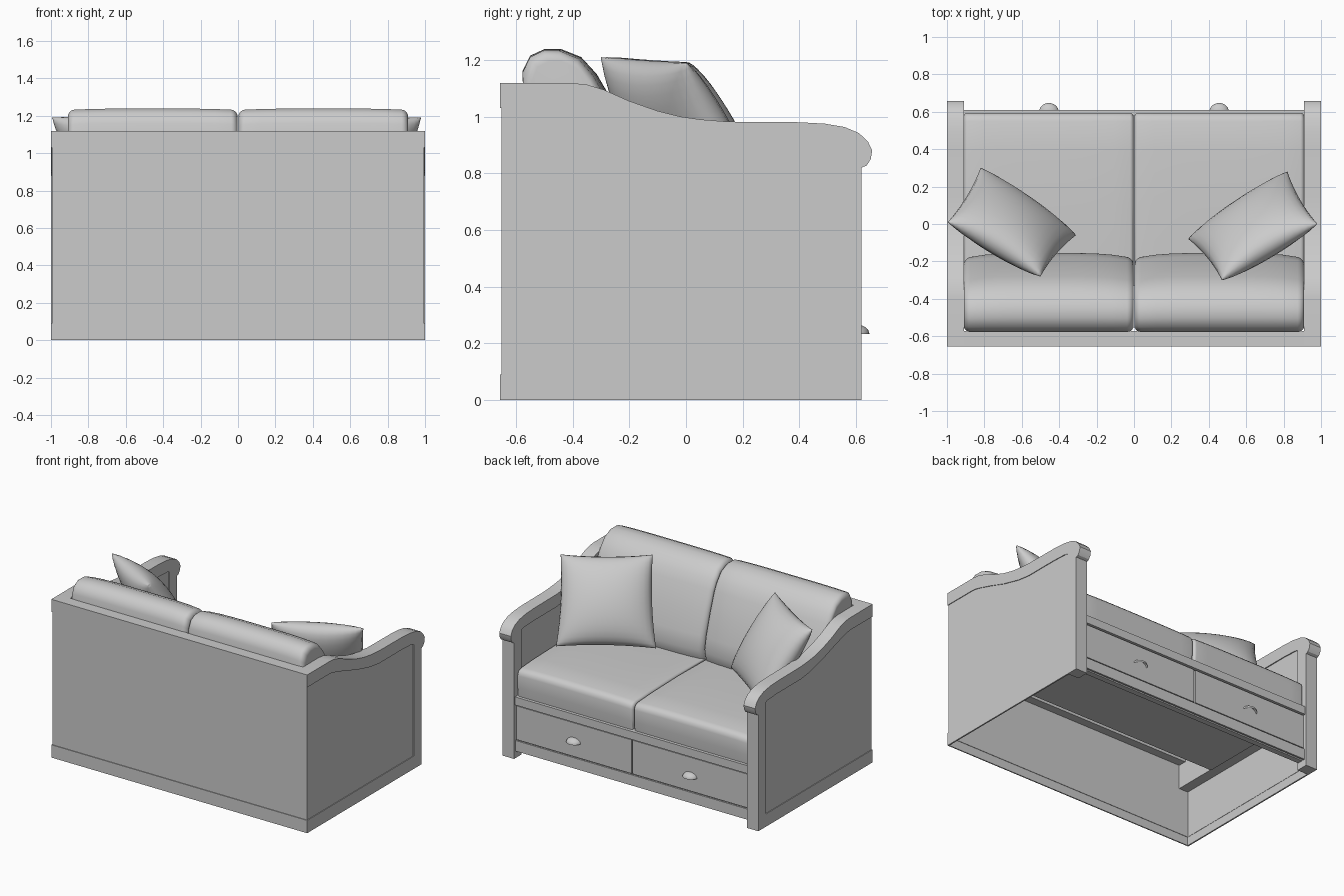
import bpy, bmesh, math
from mathutils import Vector

if "Cube" in bpy.data.objects:
    bpy.data.objects.remove(bpy.data.objects["Cube"], do_unlink=True)

GREY = (0.6, 0.6, 0.6, 1.0)
mat = bpy.data.materials.new("light_grey")
mat.use_nodes = True
mat.diffuse_color = GREY
bsdf = mat.node_tree.nodes["Principled BSDF"]
bsdf.inputs["Base Color"].default_value = GREY
bsdf.inputs["Roughness"].default_value = 0.8


def finish(name, bm, angle=None):
    """Turn a bmesh into a named object, optionally smooth below an angle."""
    bmesh.ops.recalc_face_normals(bm, faces=bm.faces)
    me = bpy.data.meshes.new(name)
    bm.to_mesh(me)
    bm.free()
    me.materials.append(mat)
    ob = bpy.data.objects.new(name, me)
    bpy.context.collection.objects.link(ob)
    if angle:
        bpy.ops.object.select_all(action="DESELECT")
        ob.select_set(True)
        bpy.context.view_layer.objects.active = ob
        bpy.ops.object.shade_smooth_by_angle(angle=math.radians(angle))
    return ob


def box(name, x0, x1, y0, y1, z0, z1):
    bm = bmesh.new()
    bmesh.ops.create_cube(bm, size=1)
    for v in bm.verts:
        v.co = ((x0 + x1) / 2 + v.co.x * (x1 - x0),
                (y0 + y1) / 2 + v.co.y * (y1 - y0),
                (z0 + z1) / 2 + v.co.z * (z1 - z0))
    return finish(name, bm)


def extrude(name, profile, x0, x1):
    """Extrude a (y, z) outline along x."""
    bm = bmesh.new()
    face = bm.faces.new([bm.verts.new((x0, y, z)) for y, z in profile])
    res = bmesh.ops.extrude_face_region(bm, geom=[face])
    moved = [g for g in res["geom"] if isinstance(g, bmesh.types.BMVert)]
    bmesh.ops.translate(bm, verts=moved, vec=(x1 - x0, 0, 0))
    return finish(name, bm, 30)


def cushion(name, profile, x0, x1, r, drop_y, drop_z):
    """Loft a (y, z) outline along x with rounded ends and a fuller middle."""
    ys, zs = [p[0] for p in profile], [p[1] for p in profile]
    cy, hy = (min(ys) + max(ys)) / 2, (max(ys) - min(ys)) / 2
    cz, hz = (min(zs) + max(zs)) / 2, (max(zs) - min(zs)) / 2
    half = (x1 - x0) / 2
    arc = [math.pi / 2 * k / 5 for k in range(6)]
    ends = [(-half + r * (1 - math.cos(a)), r * (1 - math.sin(a))) for a in arc]
    middle = [((half - r) * k / 5, 0) for k in range(-4, 5)]
    sections = ends + middle + [(-x, inset) for x, inset in reversed(ends)]
    bm = bmesh.new()
    rings = []
    for x, inset in sections:
        t4 = (x / half) ** 4
        ring = []
        for y, z in profile:
            y = cy + (y - cy) * (1 - inset / hy)
            z = cz + (z - cz) * (1 - inset / hz)
            y = min(ys) + (y - min(ys)) * (1 - drop_y * t4)
            z = min(zs) + (z - min(zs)) * (1 - drop_z * t4)
            ring.append(bm.verts.new(((x0 + x1) / 2 + x, y, z)))
        rings.append(ring)
    n = len(profile)
    for a, b in zip(rings, rings[1:]):
        for i in range(n):
            bm.faces.new((a[i], a[(i + 1) % n], b[(i + 1) % n], b[i]))
    bm.faces.new(rings[0])
    bm.faces.new(rings[-1])
    return finish(name, bm, 45)


# Arm outlines: swept top edge with a rolled front, and the inset panel edge
arm_top = [(-.656, 1.118), (-.40, 1.118), (-.35, 1.113), (-.29, 1.095), (-.2, 1.055),
           (-.1, 1.02), (-.02, 1.0), (.05, .99), (.15, .982), (.4, .98), (.49, .975),
           (.56, .963), (.61, .942), (.642, .912), (.657, .88), (.652, .85),
           (.638, .828), (.62, .82)]
panel_top = [(.535, .88), (.51, .888), (.4, .893), (.15, .893), (.05, .905),
             (-.1, .942), (-.22, .982), (-.33, 1.015), (-.38, 1.027), (-.42, 1.03),
             (-.656, 1.03)]
outer_frame = arm_top + [(.62, 0), (-.656, 0), (-.656, .09), (.535, .09)] + panel_top
rail_and_post = arm_top + [(.62, 0), (.535, 0)] + panel_top
raised = [(y, z + .03) for y, z in panel_top[3:-1]] + [(-.651, 1.06)]
outer_panel = [(-.651, .06), (.58, .06), (.58, .92), (.4, .93)] + raised
inner_panel = [(-.651, .39), (.58, .39), (.58, .92), (.4, .93)] + raised

for side, s in (("left", 1), ("right", -1)):
    extrude(side + "_arm_outer_frame", outer_frame, s * .99, s * 1.0)
    extrude(side + "_arm_outer_panel", outer_panel, s * .988, s * .995)
    extrude(side + "_arm_rail_and_post", rail_and_post, s * .91, s * .99)
    extrude(side + "_arm_inner_panel", inner_panel, s * .917, s * .988)

# Back: thin outer board with plinth, top rail and inner lining
box("back_panel", -.99, .99, -.651, -.645, .06, 1.1)
box("back_plinth", -.99, .99, -.656, -.648, 0, .09)
box("back_top_rail", -.91, .91, -.656, -.573, 1.03, 1.118)
box("back_lining", -.917, .917, -.645, -.585, .56, 1.04)

# Seat base and drawer front
box("seat_board", -.917, .917, -.33, .6, .385, .43)
box("seat_rail", -.91, .91, .55, .61, .378, .435)
box("drawer_backing", -.91, .91, .54, .58, .05, .40)
box("bottom_rail", -.91, .91, .592, .605, .05, .125)

seat_profile = [(-.33, .43), (.588, .43), (.594, .5), (.594, .585), (.588, .607),
                (.573, .622), (.55, .63), (.4, .639), (.1, .646), (-.33, .638)]
back_profile = [(-.45, .56), (-.22, .56), (-.175, .61), (-.155, .7), (-.175, .8),
                (-.225, .95), (-.28, 1.09), (-.315, 1.15), (-.37, 1.21),
                (-.44, 1.238), (-.5, 1.238), (-.55, 1.215), (-.577, 1.16),
                (-.572, 1.0), (-.53, .7)]


def pull(name, cx):
    """Cup pull: a quarter of a flattened dome."""
    bm = bmesh.new()
    bmesh.ops.create_uvsphere(bm, u_segments=24, v_segments=16, radius=1)
    for no in ((0, 1, 0), (0, 0, 1)):
        cut = bmesh.ops.bisect_plane(bm, geom=bm.verts[:] + bm.edges[:] + bm.faces[:],
                                     plane_co=(0, 0, 0), plane_no=no, clear_inner=True)
        edges = [g for g in cut["geom_cut"] if isinstance(g, bmesh.types.BMEdge)]
        bmesh.ops.holes_fill(bm, edges=edges, sides=0)
    for v in bm.verts:
        v.co = (cx + v.co.x * .053, .598 + v.co.y * .049, .233 + v.co.z * .034)
    return finish(name, bm, 40)


for side, s in (("left", 1), ("right", -1)):
    a, b = sorted((s * .005, s * .904))
    box(side + "_drawer", a, b, .57, .602, .132, .37)
    pull(side + "_drawer_pull", s * .455)
    a, b = sorted((s * .002, s * .91))
    cushion(side + "_seat_cushion", seat_profile, a, b, .02, 0, .03)
    cushion(side + "_back_cushion", back_profile, a, b, .035, .07, .012)


def pillow(name, corners, n=16, puff=.12):
    """Throw pillow spanned by four corners, with pinched sides and a puffed middle."""
    c = [Vector(p) for p in corners]
    mid = (c[0] + c[1] + c[2] + c[3]) / 4
    ax = (c[1] - c[0] + c[2] - c[3]) / 4
    ay = (c[3] - c[0] + c[2] - c[1]) / 4
    skew = (c[0] - c[1] + c[2] - c[3]) / 4
    normal = ax.cross(ay).normalized()
    bm = bmesh.new()
    for sgn in (1, -1):
        rows = []
        for i in range(n + 1):
            row = []
            for j in range(n + 1):
                # Spacing tightens towards the seams so the edges stay round
                u = math.sin(math.pi / 2 * (2 * i / n - 1))
                v = math.sin(math.pi / 2 * (2 * j / n - 1))
                pu = u * (1 - .05 * (1 - v * v))
                pv = v * (1 - .05 * (1 - u * u))
                t = puff * max(0, (1 - u * u) * (1 - v * v)) ** .45
                row.append(bm.verts.new(mid + ax * pu + ay * pv + skew * pu * pv
                                        + normal * t * sgn))
            rows.append(row)
        for i in range(n):
            for j in range(n):
                bm.faces.new((rows[i][j], rows[i + 1][j],
                              rows[i + 1][j + 1], rows[i][j + 1]))
    bmesh.ops.remove_doubles(bm, verts=bm.verts, dist=.0005)
    return finish(name, bm, 75)


pillow("left_throw_pillow", [(.82, .28, .69), (.29, -.08, .68),
                             (.47, -.30, 1.21), (.98, 0, 1.19)])
pillow("right_throw_pillow", [(-.82, .30, .70), (-.31, -.06, .71),
                              (-.50, -.28, 1.21), (-.995, .01, 1.19)])
